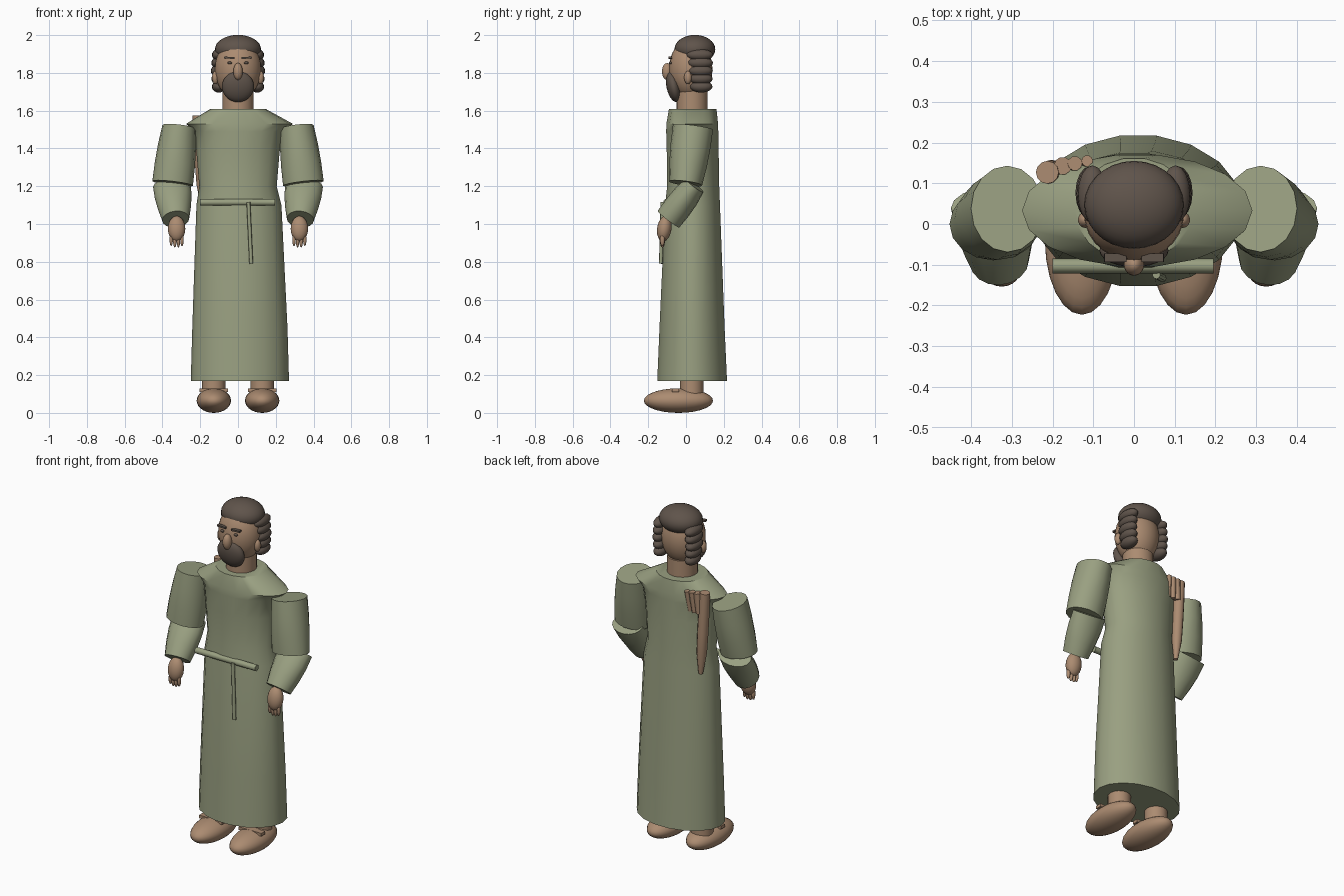
import bpy, bmesh, math
from mathutils import Vector, Matrix

cube = bpy.data.objects.get("Cube")
if cube:
    bpy.data.objects.remove(cube)


def material(name, rgb):
    m = bpy.data.materials.new(name)
    m.use_nodes = True
    m.diffuse_color = (*rgb, 1)
    m.node_tree.nodes["Principled BSDF"].inputs["Base Color"].default_value = (*rgb, 1)
    return m


CLOTH = material("sage cloth", (0.32, 0.35, 0.22))
SKIN = material("tan skin", (0.41, 0.26, 0.165))
HAIR = material("dark brown hair", (0.115, 0.088, 0.07))


def finish(name, bm, mat, angle=40):
    bmesh.ops.recalc_face_normals(bm, faces=bm.faces)
    mesh = bpy.data.meshes.new(name)
    bm.to_mesh(mesh)
    bm.free()
    mesh.materials.append(mat)
    obj = bpy.data.objects.new(name, mesh)
    bpy.context.collection.objects.link(obj)
    bpy.ops.object.select_all(action="DESELECT")
    obj.select_set(True)
    bpy.context.view_layer.objects.active = obj
    bpy.ops.object.shade_smooth_by_angle(angle=math.radians(angle))
    return obj


def ball(name, mat, loc, radii, tilt=0, segments=20):
    """Ellipsoid, tilted about the x axis."""
    bm = bmesh.new()
    bmesh.ops.create_uvsphere(bm, u_segments=segments, v_segments=segments // 2 + 2, radius=1)
    bm.transform(Matrix.Translation(loc) @ Matrix.Rotation(math.radians(tilt), 4, "X")
                 @ Matrix.Diagonal((*radii, 1)))
    return finish(name, bm, mat, 60)


def box(name, mat, loc, size, roll=0):
    bm = bmesh.new()
    bmesh.ops.create_cube(bm, size=1)
    bm.transform(Matrix.Translation(loc) @ Matrix.Rotation(math.radians(roll), 4, "Y")
                 @ Matrix.Diagonal((*size, 1)))
    return finish(name, bm, mat)


def loft(name, mat, rings, sides=16, angle=50):
    """Skin over rings given as (centre, x axis vector, y axis vector)."""
    bm = bmesh.new()
    loops = []
    for c, u, v in rings:
        turns = [2 * math.pi * i / sides for i in range(sides)]
        loops.append([bm.verts.new(Vector(c) + u * math.cos(t) + v * math.sin(t)) for t in turns])
    for a, b in zip(loops, loops[1:]):
        for i in range(sides):
            j = (i + 1) % sides
            bm.faces.new((a[i], a[j], b[j], b[i]))
    bm.faces.new(loops[0])
    bm.faces.new(loops[-1])
    return finish(name, bm, mat, angle)


def limb(name, mat, start, end, radii, sides=16):
    """Tube from start to end; radii are (across, deep) pairs spaced evenly."""
    start, end = Vector(start), Vector(end)
    axis = (end - start).normalized()
    u = (Vector((1, 0, 0)) - axis * axis.x).normalized()
    if abs(axis.x) > 0.9:
        u = Vector((0, 1, 0))
    v = axis.cross(u)
    n = len(radii) - 1
    return loft(name, mat, [(start.lerp(end, i / n), u * a, v * b)
                            for i, (a, b) in enumerate(radii)], sides)


# Robe: height, x centre, half width, front y, back y
robe = [
    (0.17, 0.01, 0.26, -0.155, 0.22),
    (0.45, 0.01, 0.252, -0.143, 0.207),
    (1.10, 0.005, 0.225, -0.113, 0.182),
    (1.20, 0.0, 0.205, -0.102, 0.178),
    (1.38, 0.0, 0.22, -0.104, 0.175),
    (1.49, 0.005, 0.235, -0.107, 0.173),
    (1.53, 0.008, 0.283, -0.106, 0.172),
    (1.61, 0.0, 0.145, -0.092, 0.163),
]
loft("robe", CLOTH, [((x, (f + b) / 2, z), Vector((w, 0, 0)), Vector((0, (b - f) / 2, 0)))
                     for z, x, w, f, b in robe], 18, 40)

# Belt and its hanging cord
limb("belt", CLOTH, (-0.2, -0.103, 1.115), (0.195, -0.103, 1.115), [(0.018, 0.018)] * 2, 10)
limb("belt_cord", CLOTH, (0.055, -0.125, 1.115), (0.07, -0.133, 0.79), [(0.01, 0.01)] * 2, 8)

# Arms, hands, legs and feet
for side, s in (("right", -1), ("left", 1)):
    limb(side + "_upper_sleeve", CLOTH, (s * 0.311, 0.037, 1.513), (s * 0.346, -0.002, 1.215),
         [(0.09, 0.107), (0.101, 0.106), (0.107, 0.1), (0.108, 0.088)])
    limb(side + "_forearm_sleeve", CLOTH, (s * 0.35, 0.045, 1.205), (s * 0.33, -0.093, 1.025),
         [(0.1, 0.06), (0.098, 0.072), (0.088, 0.075), (0.072, 0.072)])
    ball(side + "_hand", SKIN, (s * 0.325, -0.115, 0.975), (0.046, 0.038, 0.068), -8)
    for i in range(4):
        x = 0.325 + (i - 1.5) * 0.019
        drop = 0.008 if i in (1, 2) else 0
        ball(f"{side}_finger_{i + 1}", SKIN, (s * x, -0.125, 0.917 - drop),
             (0.0095, 0.013, 0.034), 0, 10)
    limb(side + "_leg", SKIN, (s * 0.128, 0.03, 0.07), (s * 0.128, 0.03, 0.4), [(0.062, 0.062)] * 2)
    ball(side + "_foot", SKIN, (s * 0.128, -0.04, 0.065), (0.091, 0.183, 0.065), 0, 24)
    box(side + "_foot_strap", SKIN, (s * 0.128, -0.055, 0.12), (0.15, 0.036, 0.018))

# Wooden strip hanging behind the right shoulder, with smaller ones beside it
limb("back_strip", SKIN, (-0.213, 0.127, 1.575), (-0.185, 0.127, 1.09),
     [(0.028, 0.028), (0.03, 0.03), (0.03, 0.03), (0.028, 0.028), (0.012, 0.012)], 12)
for i in range(3):
    x, r = -0.175 + 0.03 * i, 0.022 - 0.004 * i
    limb(f"back_slat_{i + 1}", SKIN, (x, 0.143 + 0.006 * i, 1.57), (x - 0.01, 0.14, 1.45),
         [(r, r), (r * 0.8, r * 0.8)], 10)

# Neck, head and face
limb("neck", SKIN, (0, 0.032, 1.56), (0, 0.032, 1.705), [(0.083, 0.083)] * 2, 20)
ball("head", SKIN, (0, 0.025, 1.82), (0.123, 0.115, 0.16), 0, 28)
ball("nose", SKIN, (0, -0.1, 1.807), (0.025, 0.027, 0.045))
ball("beard", HAIR, (0, -0.065, 1.727), (0.085, 0.038, 0.083), 12, 24)
ball("hair_cap", HAIR, (0, 0.047, 1.925), (0.122, 0.108, 0.076), 0, 28)

for side, s in (("right", -1), ("left", 1)):
    box(side + "_eyebrow", HAIR, (s * 0.046, -0.083, 1.88), (0.054, 0.02, 0.01), s * -3)
    ball(side + "_eye", HAIR, (s * 0.044, -0.083, 1.853), (0.012, 0.008, 0.007), 0, 12)
    ball(side + "_ear", SKIN, (s * 0.12, 0.01, 1.775), (0.018, 0.02, 0.035), 0, 14)
    # Stacked side locks
    for i in range(5):
        ball(f"{side}_lock_{i + 1}", HAIR,
             (s * (0.108 - 0.003 * abs(i - 2)), 0.073 + 0.002 * i, 1.895 - 0.042 * i),
             (0.036, 0.071 - 0.003 * i, 0.031), 0, 16)
